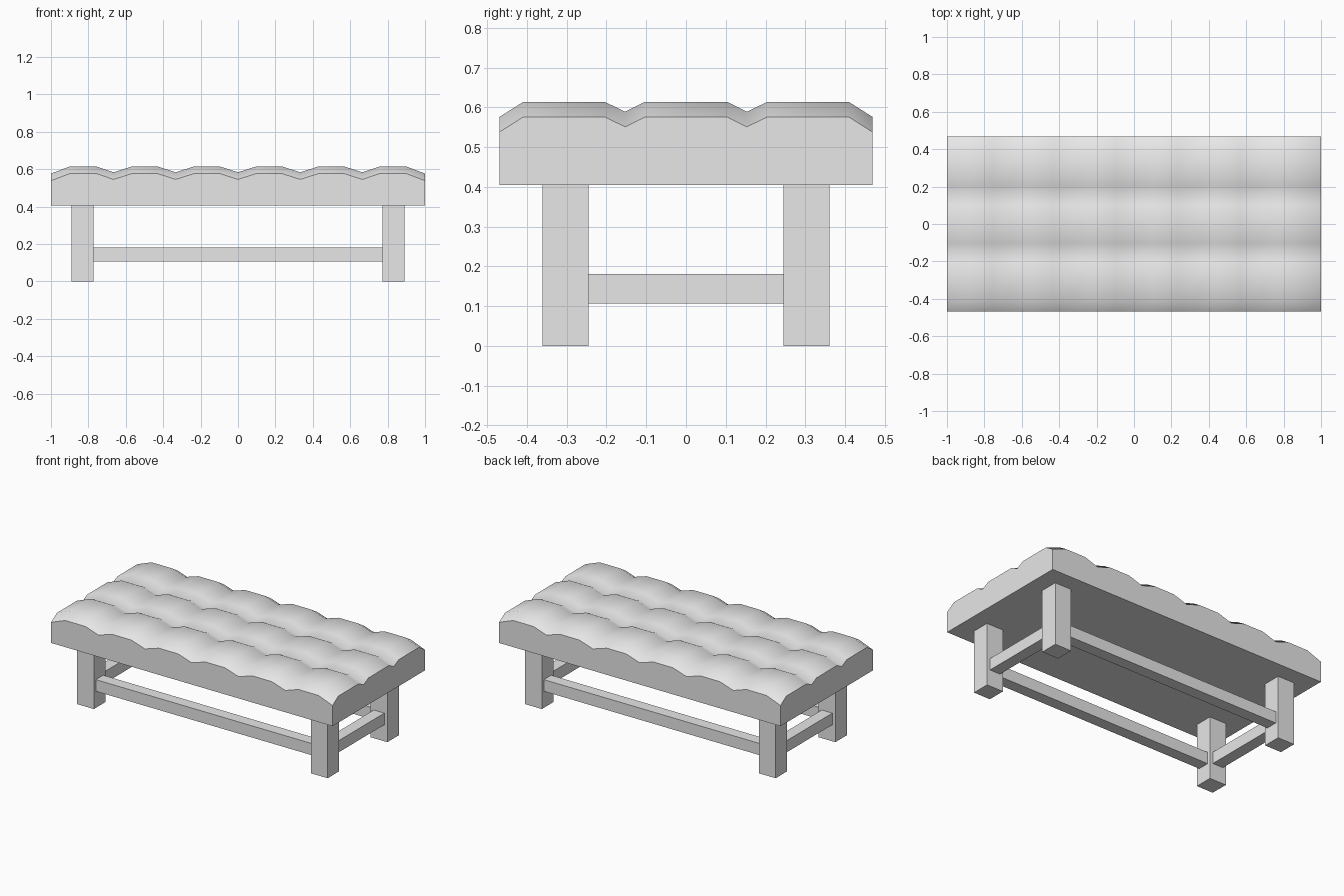
import bpy
import bmesh
from mathutils import Matrix, Vector

cube = bpy.data.objects.get("Cube")
if cube:
    bpy.data.objects.remove(cube, do_unlink=True)

# One plain grey for the whole bench
GREY = (0.8, 0.8, 0.8, 1.0)
grey = bpy.data.materials.new("plain_grey")
grey.use_nodes = True
grey.diffuse_color = GREY
grey.node_tree.nodes["Principled BSDF"].inputs["Base Color"].default_value = GREY


def add_object(name, bm):
    mesh = bpy.data.meshes.new(name)
    bm.to_mesh(mesh)
    bm.free()
    mesh.materials.append(grey)
    obj = bpy.data.objects.new(name, mesh)
    bpy.context.collection.objects.link(obj)
    return obj


def box(name, low, high):
    low, high = Vector(low), Vector(high)
    bm = bmesh.new()
    fit = Matrix.Translation((low + high) / 2) @ Matrix.Diagonal((*(high - low), 1))
    bmesh.ops.create_cube(bm, size=1, matrix=fit)
    return add_object(name, bm)


def mirrored(half):
    """Mirror (position, drop) pairs across zero."""
    return sorted({(s * p, d) for p, d in half for s in (-1, 1)})


# Cushion: tufts in a six by three grid, dropping at the seams and the rim
TOP, BASE, RIM = 0.614, 0.405, 0.038
SEAM_X, SEAM_Y = 0.031, 0.025
long_half = [(0, SEAM_X), (0.097, 0), (0.235, 0), (0.333, SEAM_X), (0.43, 0),
             (0.568, 0), (0.665, SEAM_X), (0.757, 0), (0.9, 0), (1, RIM)]
short_half = [(0.103, 0), (0.153, SEAM_Y), (0.205, 0), (0.409, 0), (0.469, RIM)]
columns, rows = mirrored(long_half), mirrored(short_half)

bm = bmesh.new()
grid = [[bm.verts.new((x, y, TOP - dx - dy)) for y, dy in rows] for x, dx in columns]
for a, b in zip(grid, grid[1:]):
    for j in range(len(rows) - 1):
        bm.faces.new((a[j], b[j], b[j + 1], a[j + 1])).smooth = True

# Straight cushion sides and flat underside, with a crisp rim
rim_edges = [e for e in bm.edges if e.is_boundary]
walls = bmesh.ops.extrude_edge_only(bm, edges=rim_edges)["geom"]
for v in walls:
    if isinstance(v, bmesh.types.BMVert):
        v.co.z = BASE
for e in rim_edges:
    e.smooth = False
for f in walls:
    if isinstance(f, bmesh.types.BMFace):
        f.smooth = False
bottom = [e for e in bm.edges if e.is_boundary]
for f in bmesh.ops.contextual_create(bm, geom=bottom)["faces"]:
    f.smooth = False
bmesh.ops.recalc_face_normals(bm, faces=bm.faces)
add_object("cushion", bm)

# Legs
LEG_X, LEG_Y = (0.772, 0.89), (0.245, 0.361)
for side, sx in (("left", 1), ("right", -1)):
    for end, sy in (("front", -1), ("back", 1)):
        x0, x1 = sorted(sx * v for v in LEG_X)
        y0, y1 = sorted(sy * v for v in LEG_Y)
        box(f"{end}_{side}_leg", (x0, y0, 0), (x1, y1, BASE))

# Stretchers, centred between the legs
LOW, HIGH, HALF = 0.106, 0.181, 0.0375
mid_x, mid_y = sum(LEG_X) / 2, sum(LEG_Y) / 2
for end, s in (("front", -1), ("back", 1)):
    box(f"{end}_stretcher", (-LEG_X[0], s * mid_y - HALF, LOW),
        (LEG_X[0], s * mid_y + HALF, HIGH))
for side, s in (("left", 1), ("right", -1)):
    box(f"{side}_stretcher", (s * mid_x - HALF, -LEG_Y[0], LOW),
        (s * mid_x + HALF, LEG_Y[0], HIGH))
